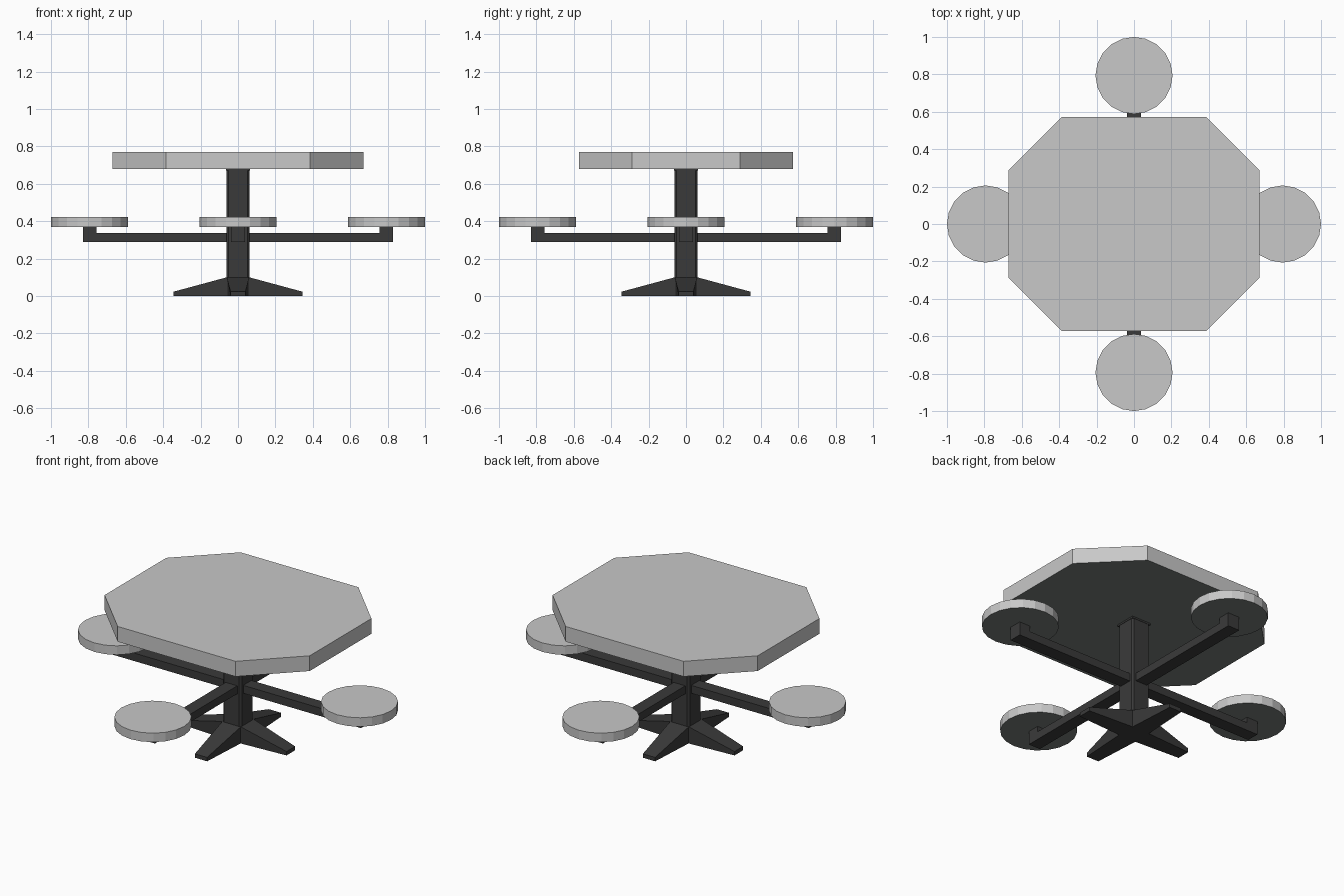
import bpy, bmesh, math
from mathutils import Matrix

if "Cube" in bpy.data.objects:
    bpy.data.objects.remove(bpy.data.objects["Cube"])


def material(name, rgb):
    m = bpy.data.materials.new(name)
    m.diffuse_color = (*rgb, 1)
    m.use_nodes = True
    m.node_tree.nodes["Principled BSDF"].inputs["Base Color"].default_value = m.diffuse_color
    return m


light = material("light grey top", (0.58, 0.58, 0.58))
under = material("dark grey underside", (0.18, 0.2, 0.19))
metal = material("black metal", (0.042, 0.042, 0.042))


def finish(bm, name, mats, angle=0.0):
    bmesh.ops.rotate(bm, verts=bm.verts, cent=(0, 0, 0), matrix=Matrix.Rotation(angle, 3, 'Z'))
    bmesh.ops.recalc_face_normals(bm, faces=bm.faces)
    if len(mats) > 1:                      # downward faces take the second colour
        for f in bm.faces:
            f.material_index = 1 if f.normal.z < -0.5 else 0
    me = bpy.data.meshes.new(name)
    bm.to_mesh(me)
    bm.free()
    for m in mats:
        me.materials.append(m)
    ob = bpy.data.objects.new(name, me)
    bpy.context.collection.objects.link(ob)
    return ob


def extrude(points, vec):
    """Solid made by sweeping a flat outline along vec."""
    bm = bmesh.new()
    face = bm.faces.new([bm.verts.new(p) for p in points])
    res = bmesh.ops.extrude_face_region(bm, geom=[face], use_keep_orig=True)
    verts = [v for v in res["geom"] if isinstance(v, bmesh.types.BMVert)]
    bmesh.ops.translate(bm, verts=verts, vec=vec)
    return bm


def rect(h, z):
    return [(-h, -h, z), (h, -h, z), (h, h, z), (-h, h, z)]


# Tabletop: stretched octagon
X, Y, CX, CY = 0.67, 0.573, 0.385, 0.288
octagon = [(X, -CY), (X, CY), (CX, Y), (-CX, Y), (-X, CY), (-X, -CY), (-CX, -Y), (CX, -Y)]
finish(extrude([(x, y, 0.68) for x, y in octagon], (0, 0, 0.09)), "tabletop", [light, under])

# Column with chamfered corners, and mounting plate
bm = extrude(rect(0.061, 0.0), (0, 0, 0.675))
edges = [e for e in bm.edges if abs(e.verts[0].co.z - e.verts[1].co.z) > 0.1]
bmesh.ops.bevel(bm, geom=edges, offset=0.011, segments=1, affect='EDGES')
finish(bm, "column", [metal])
finish(extrude(rect(0.063, 0.67), (0, 0, 0.01)), "mounting_plate", [metal])

# Four seats, arms and feet
for i in range(4):
    a = i * math.pi / 2

    n = 20
    ring = [(0.794 + 0.206 * math.cos(2 * math.pi * k / n),
             0.206 * math.sin(2 * math.pi * k / n), 0.37) for k in range(n)]
    finish(extrude(ring, (0, 0, 0.053)), f"seat_{i + 1}", [light, under], a)

    # L-shaped arm profile
    prof = [(0.05, 0.29), (0.83, 0.29), (0.83, 0.37), (0.757, 0.37), (0.757, 0.337), (0.05, 0.337)]
    finish(extrude([(x, -0.038, z) for x, z in prof], (0, 0.076, 0)), f"seat_arm_{i + 1}", [metal], a)

    # Foot tapering in height and width
    bm = extrude([(0.0, -1, 0), (0.345, -1, 0), (0.345, -1, 0.023), (0.06, -1, 0.1), (0.0, -1, 0.1)],
                 (0, 2, 0))
    for v in bm.verts:
        v.co.y *= 0.04 if v.co.x > 0.3 else 0.06
    finish(bm, f"foot_{i + 1}", [metal], a)
